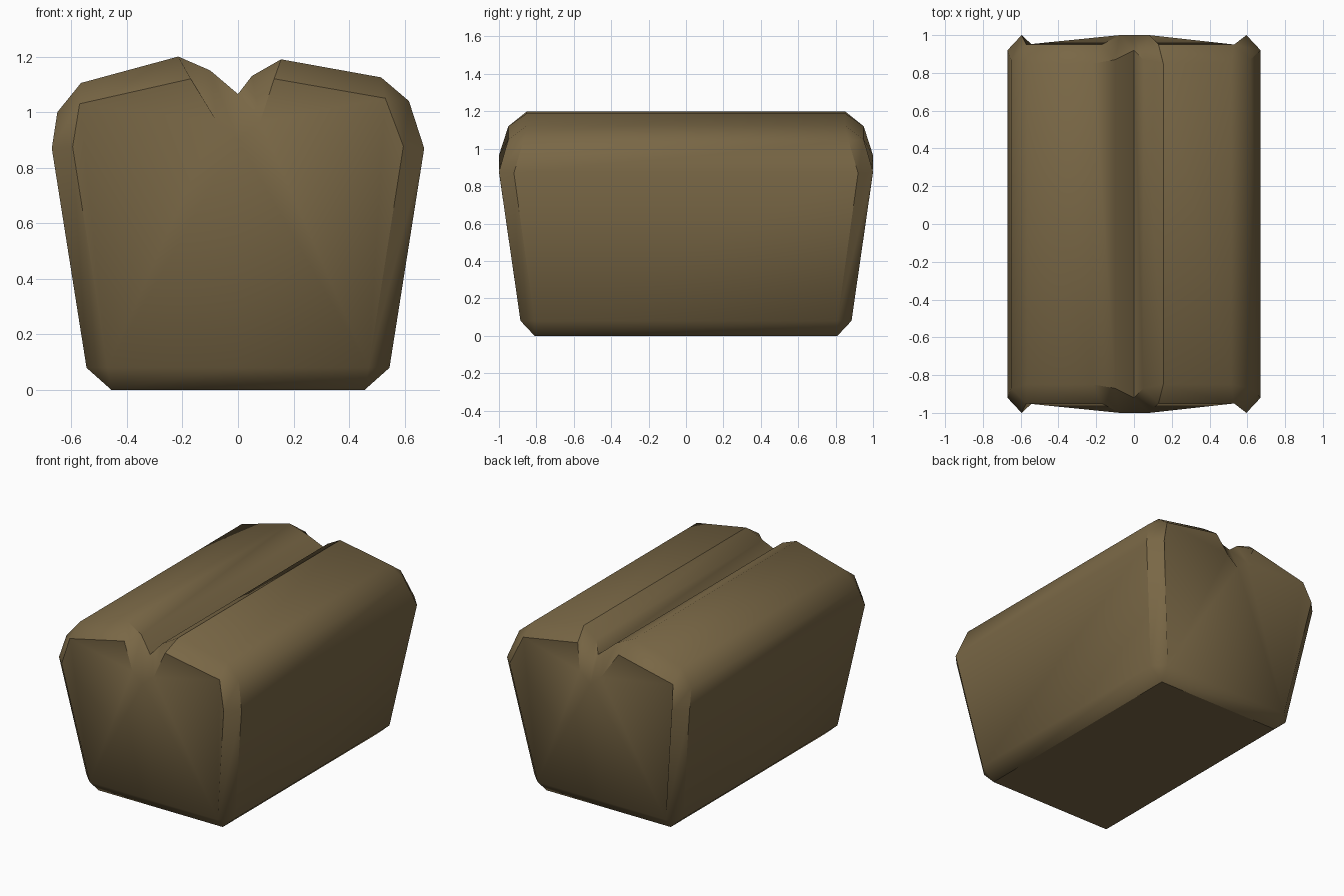
import bpy, bmesh, math

if "Cube" in bpy.data.objects:
    bpy.data.objects.remove(bpy.data.objects["Cube"])

# Crust colour
crust = bpy.data.materials.new("brown crust")
crust.diffuse_color = (0.19, 0.135, 0.06, 1)
crust.use_nodes = True
crust.node_tree.nodes["Principled BSDF"].inputs["Base Color"].default_value = crust.diffuse_color

# Long body outline: x, z and how far the point runs along y
body = [(0.455, 0, .81), (0.545, .08, .81), (0.67, .87, .92), (0.615, 1.04, .87),
        (0.515, 1.125, .85), (0.155, 1.19, .85), (0.05, 1.13, .87), (0, 1.065, .92),
        (-0.10, 1.15, .87), (-0.215, 1.20, .85), (-0.565, 1.105, .85), (-0.65, 1.0, .87),
        (-0.67, .87, .92), (-0.545, .08, .81), (-0.455, 0, .81)]
# Matching outline of the end face; doubled points close the corners
end = [(0.47, .08, .885), (0.47, .08, .885), (0.595, .877, 1.0), (0.53, 1.05, .95),
       (0.53, 1.05, .95), (0.13, 1.12, .95), (0.08, .965, 1.0), (0, .90, 1.0),
       (-0.075, .965, 1.0), (-0.17, 1.12, .95), (-0.57, 1.03, .95), (-0.57, 1.03, .95),
       (-0.595, .875, 1.0), (-0.47, .08, .885), (-0.47, .08, .885)]

bm = bmesh.new()
n = len(body)


def ring(points, side):
    return [bm.verts.new((x, side * y, z)) for x, z, y in points]


rings = [ring(end, -1), ring(body, -1), ring(body, 1), ring(end, 1)]
for a, b in zip(rings, rings[1:]):
    for i in range(n):
        j = (i + 1) % n
        bm.faces.new((a[i], a[j], b[j], b[i]))

# End faces, split down the middle below the groove
for r in (rings[0], rings[3]):
    low = bm.verts.new((0, r[0].co.y, .08))
    bm.faces.new([low] + r[1:8])
    bm.faces.new([low] + r[7:14])
    # Centre point shared with the bottom bevel
    bm.faces.new((r[0], low, r[14]))

bmesh.ops.remove_doubles(bm, verts=bm.verts[:], dist=0.0005)
bmesh.ops.dissolve_degenerate(bm, dist=0.0005, edges=bm.edges[:])
bmesh.ops.recalc_face_normals(bm, faces=bm.faces[:])

mesh = bpy.data.meshes.new("bread_loaf")
bm.to_mesh(mesh)
bm.free()
mesh.materials.append(crust)
loaf = bpy.data.objects.new("bread_loaf", mesh)
bpy.context.collection.objects.link(loaf)
bpy.context.view_layer.objects.active = loaf
loaf.select_set(True)
bpy.ops.object.shade_smooth_by_angle(angle=math.radians(39.5))
